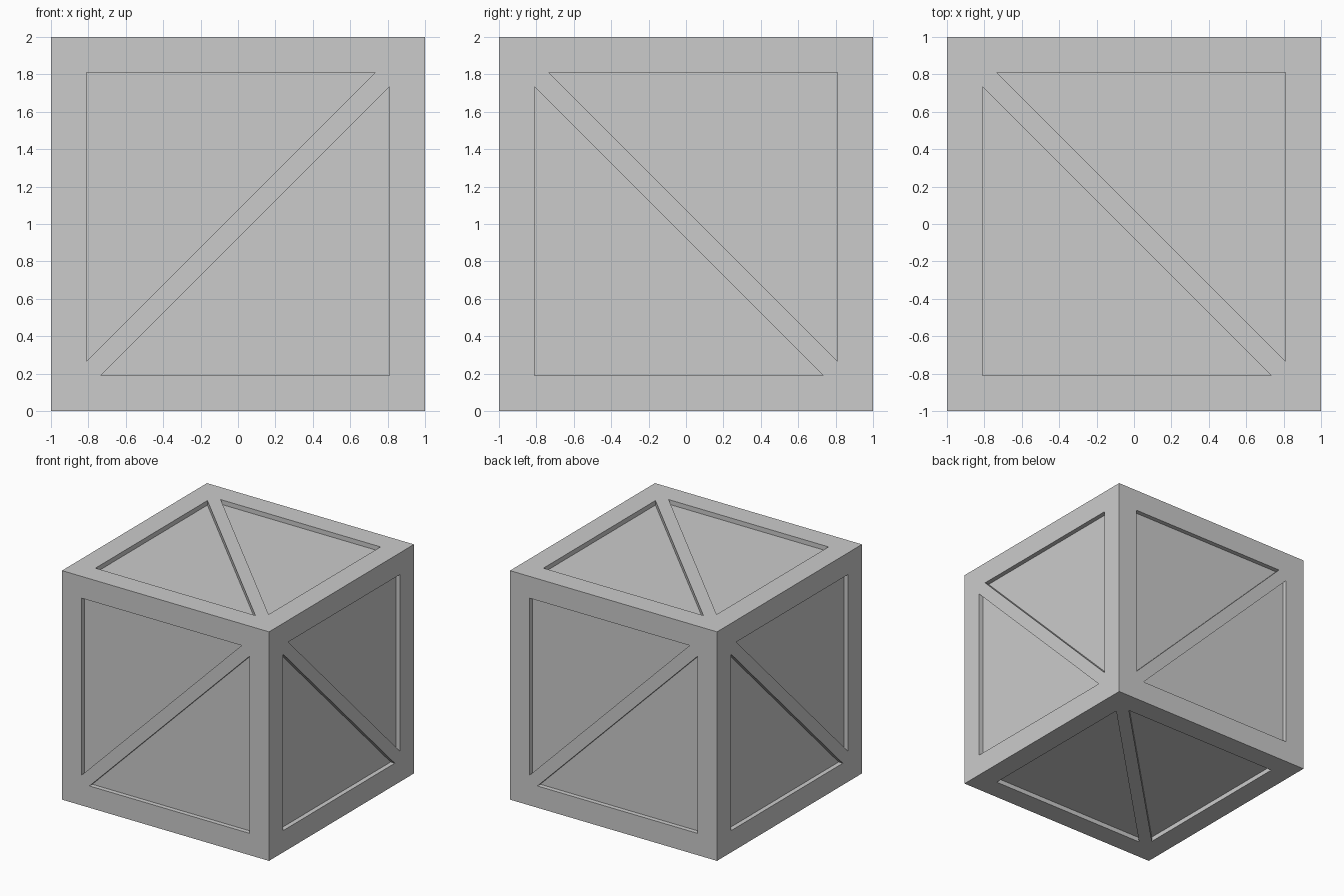
import bpy
import bmesh
from mathutils import Vector

old = bpy.data.objects.get("Cube")
if old:
    bpy.data.objects.remove(old, do_unlink=True)

BORDER = 0.19      # frame width around each side
LEG = 1.545        # straight edges of each triangular panel
DEPTH = 0.04       # how far the panels sit back

grey = bpy.data.materials.new("plain grey")
grey.use_nodes = True
colour = (0.6, 0.6, 0.6, 1)
grey.diffuse_color = colour
grey.node_tree.nodes["Principled BSDF"].inputs["Base Color"].default_value = colour


def add_half(bm, corner, end_a, end_b, normal):
    """Half of one crate side: a flat frame around a recessed triangle."""
    to_a, to_b = (end_a - corner) / 2, (end_b - corner) / 2
    inner = corner + BORDER * (to_a + to_b)
    rim = [inner, inner + LEG * to_a, inner + LEG * to_b]
    rings = [[corner, end_a, end_b], rim, [p - normal * DEPTH for p in rim]]
    rings = [[bm.verts.new(p) for p in ring] for ring in rings]
    for outer, inside in zip(rings, rings[1:]):
        for i in range(3):
            j = (i + 1) % 3
            bm.faces.new((outer[i], outer[j], inside[j], inside[i]))
    bm.faces.new(rings[2])


# Each side: outward normal and the direction of its diagonal brace
sides = [
    ((0, -1, 0), (1, 0, 1)),
    ((0, 1, 0), (-1, 0, 1)),
    ((1, 0, 0), (0, -1, 1)),
    ((-1, 0, 0), (0, 1, 1)),
    ((0, 0, 1), (1, -1, 0)),
    ((0, 0, -1), (1, 1, 0)),
]

bm = bmesh.new()
for n, d in sides:
    normal, brace = Vector(n), Vector(d)
    across = normal.cross(brace)
    for s in (1, -1):
        add_half(bm, normal + across * s, normal + brace * s, normal - brace * s, normal)
# Join the sides into one closed crate
bmesh.ops.remove_doubles(bm, verts=bm.verts, dist=0.0001)
bmesh.ops.recalc_face_normals(bm, faces=bm.faces)
bmesh.ops.translate(bm, verts=bm.verts, vec=(0, 0, 1))

mesh = bpy.data.meshes.new("crate")
bm.to_mesh(mesh)
bm.free()
mesh.materials.append(grey)
crate = bpy.data.objects.new("crate", mesh)
bpy.context.collection.objects.link(crate)
